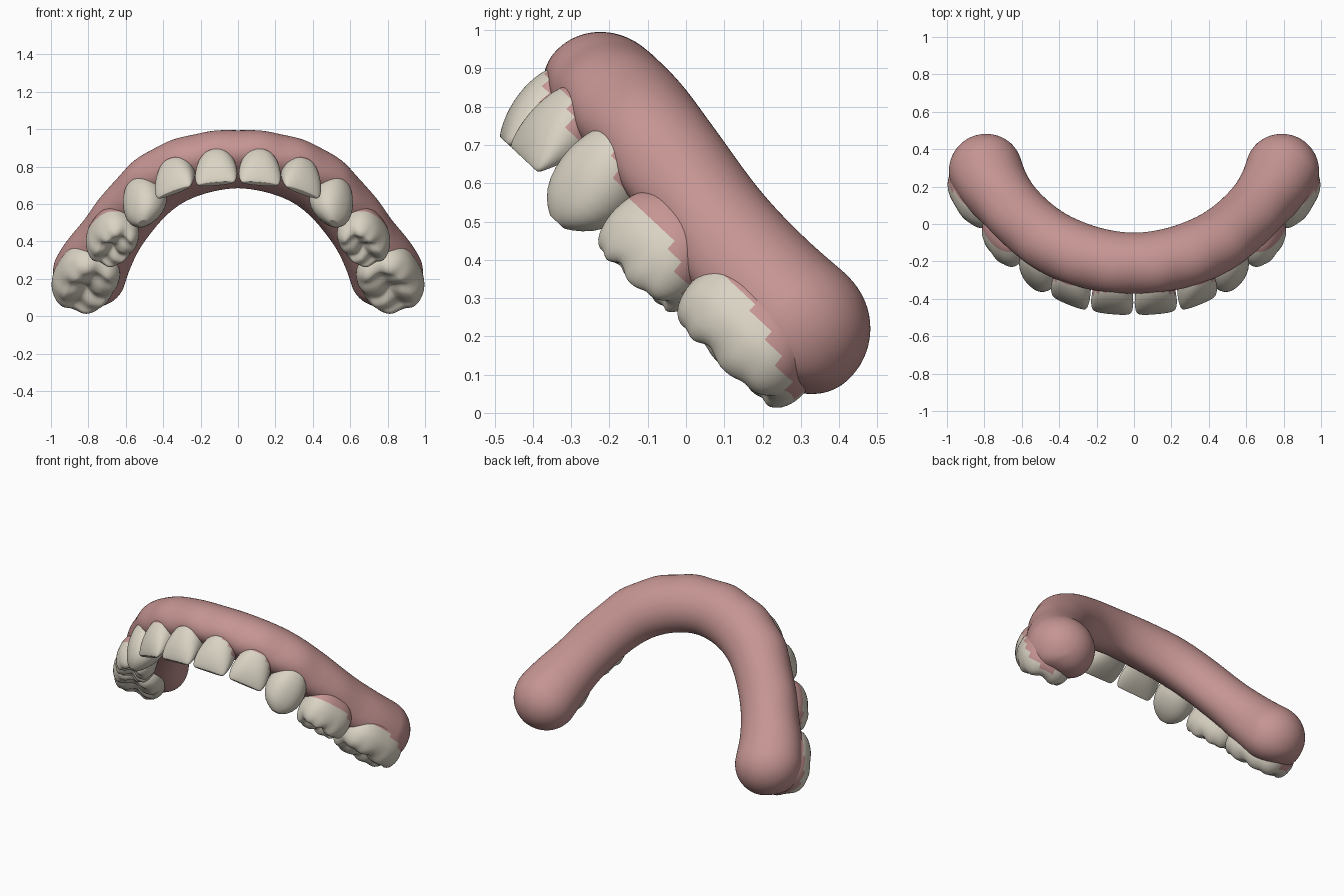
import bpy
import bmesh
from math import sin, cos, pi, exp, radians
from mathutils import Vector

cube = bpy.data.objects.get("Cube")
if cube:
    bpy.data.objects.remove(cube, do_unlink=True)

TILT = radians(43)  # the arch plane slopes down towards the back


def to_world(x, v, w):
    """x across, v backwards in the arch plane, w away from the biting side."""
    return Vector((x, cos(TILT) * v + sin(TILT) * w, cos(TILT) * w - sin(TILT) * v))


def material(name, colour):
    mat = bpy.data.materials.new(name)
    mat.use_nodes = True
    mat.diffuse_color = (*colour, 1)
    bsdf = mat.node_tree.nodes["Principled BSDF"]
    bsdf.inputs["Base Color"].default_value = (*colour, 1)
    bsdf.inputs["Roughness"].default_value = 0.6
    return mat


pink = material("gum pink", (0.56, 0.30, 0.29))
ivory = material("tooth ivory", (0.70, 0.65, 0.55))


def power(value, p):
    return abs(value) ** p * (1 if value >= 0 else -1)


def loft(name, rings, mats, rule=None):
    """Skin closed rings, close both ends, and colour the faces by a rule."""
    bm = bmesh.new()
    rows = [[bm.verts.new(to_world(*p)) for p in ring] for ring in rings]
    n = len(rows[0])
    for i, (low, high) in enumerate(zip(rows, rows[1:])):
        for k in range(n):
            m = (k + 1) % n
            face = bm.faces.new((low[k], low[m], high[m], high[k]))
            if rule:
                corners = [Vector(rings[j][q]) for j in (i, i + 1) for q in (k, m)]
                face.material_index = rule(sum(corners, Vector()) / 4)
    for row, last in ((rows[0], False), (rows[-1], True)):
        mid = bm.verts.new(sum((v.co for v in row), Vector()) / n)
        for k in range(n):
            face = bm.faces.new((row[k], row[(k + 1) % n], mid))
            face.material_index = 1 if last and rule else 0
    bmesh.ops.recalc_face_normals(bm, faces=bm.faces)
    mesh = bpy.data.meshes.new(name)
    bm.to_mesh(mesh)
    bm.free()
    for mat in mats:
        mesh.materials.append(mat)
    for poly in mesh.polygons:
        poly.use_smooth = True
    obj = bpy.data.objects.new(name, mesh)
    bpy.context.collection.objects.link(obj)
    sub = obj.modifiers.new("smooth", 'SUBSURF')
    sub.levels = sub.render_levels = 1


# Crown rows: height, half width, outer reach, inner reach
INCISOR = [(.196, .094, .083, .055), (.208, .107, .094, .045), (.25, .114, .114, .015),
           (.29, .113, .124, -.01), (.33, .108, .129, -.03), (.37, .098, .127, -.05),
           (.395, .088, .122, -.06), (.42, .073, .113, -.07), (.45, .045, .09, -.06),
           (.47, .02, .06, -.04)]
CANINE = [(.135, .028, .06, .02), (.158, .07, .088, -.01), (.205, .108, .113, -.05),
          (.27, .12, .132, -.08), (.32, .116, .136, -.09), (.36, .106, .134, -.09),
          (.385, .096, .128, -.09), (.41, .082, .118, -.09), (.45, .05, .09, -.06),
          (.47, .02, .06, -.04)]
MOLAR = [(.148, .76, .66, -.78), (.17, .90, .84, -.92), (.21, .98, .96, -1),
         (.25, 1, 1.03, -1), (.28, .98, 1.03, -.97), (.31, .95, 1.01, -.95),
         (.33, .91, .98, -.92), (.355, .82, .9, -.85), (.40, .55, .7, -.6)]


def sized(rows, width, depth):
    return [(w, a * width, o * depth, i * depth) for w, a, o, i in rows]


# Teeth: name, centre x and v, facing angle, crown, squareness, colour line, cusped
TEETH = [
    ("central_incisor", .109, -.76, 7, INCISOR, 2.3, .41, False),
    ("lateral_incisor", .310, -.70, 29, INCISOR, 2.3, .402, False),
    ("canine", .480, -.56, 49, CANINE, 2.2, .385, False),
    ("premolar", .670, -.34, 60, sized(MOLAR, .16, .122), 2.5, .318, True),
    ("molar", .812, -.015, 66, sized(MOLAR, .205, .162), 2.6, .322, True),
]


def crown_width(spec):
    return max(r[1] for r in spec[4])


def tooth(spec, side):
    name, cx, cv, angle, rows, square, line, cusped = spec
    centre = Vector((cx, cv))
    out = Vector((sin(radians(angle)), -cos(radians(angle))))
    along = Vector((-out.y, out.x))
    width = crown_width(spec)
    depth = max(r[2] - r[3] for r in rows) / 2
    w0, a0, o0, i0 = rows[0]
    mid = (o0 + i0) / 2
    # Inner rings fill the biting surface
    cap = [(w0, a0 * s, mid + (o0 - mid) * s, mid + (i0 - mid) * s)
           for s in (.06, .2, .35, .5, .65, .8, .92)]
    rings = []
    for w, a, o, i in cap + rows:
        ring = []
        for k in range(48):
            t = 2 * pi * (k + .5) / 48
            p = a * power(cos(t), 2 / square)
            q = (o + i) / 2 + (o - i) / 2 * power(sin(t), 2 / square)
            lift = 0
            if cusped:
                # Fissures between cusps, plus side grooves running up the crown
                f, g = p / width, q / depth
                split = f + .12 * sin(4 * g)
                lift = .032 * exp(-(g / .26) ** 2) + .026 * exp(-(split / .15) ** 2)
                lift += .012 * exp(-((abs(f) - .55) / .12) ** 2)
                lift += .02 * g * g * (g < 0)
                lift *= max(0, min(1, (.26 - w) / .1))
            pos = centre + along * p + out * q
            ring.append((side * pos.x, pos.y, w + lift))
        rings.append(ring)

    # The gum-coloured neck reaches lower on the far side of each crown
    def neck(p):
        far = (Vector((side * p.x, p.y)) - centre).dot(along) / width
        return 1 if p.z > line - .09 * max(0, far) ** 2 else 0

    loft(("left_" if side > 0 else "right_") + name, rings, (ivory, pink), neck)


for side in (-1, 1):
    for spec in TEETH:
        tooth(spec, side)

# Gum path on one side: x, v, w, radius
HALF = [(0, -.722, .46, .163), (.2, -.69, .46, .165), (.38, -.60, .455, .165),
        (.52, -.46, .435, .16), (.65, -.26, .40, .158), (.738, -.09, .375, .172),
        (.795, .065, .365, .186)]
path = [Vector((-p[0], *p[1:])) for p in HALF[:0:-1]] + [Vector(p) for p in HALF]


def spline(points, steps):
    ext = [2 * points[0] - points[1]] + points + [2 * points[-1] - points[-2]]
    result = []
    for a, b, c, d in zip(ext, ext[1:], ext[2:], ext[3:]):
        for s in range(steps):
            t = s / steps
            result.append(.5 * (2 * b + (c - a) * t + (2 * a - 5 * b + 4 * c - d) * t * t
                                + (3 * b - a - 3 * c + d) * t ** 3))
    return result + [points[-1]]


centres = spline(path, 12)
stations = []
for i, c in enumerate(centres):
    step = centres[min(i + 1, len(centres) - 1)] - centres[max(i - 1, 0)]
    stations.append((c, Vector((step.x, step.y)).normalized(), 1))


# Rounded ends
def end_cap(station, sign):
    c, tangent, _ = station
    made = []
    for k in range(1, 9):
        t = pi / 2 * k / 8.15
        move = tangent * sign * c.w * sin(t)
        made.append((c + Vector((move.x, move.y, 0, 0)), tangent, cos(t)))
    return made


stations = end_cap(stations[0], -1)[::-1] + stations + end_cap(stations[-1], 1)

rings = []
for c, tangent, scale in stations:
    out = Vector((tangent.y, -tangent.x))
    spot = Vector((abs(c.x), c.y))
    back = min(1, abs(c.x) / .8)
    # Root swellings above each tooth; the margin stays full between teeth
    swell = 0
    for spec in TEETH:
        angle = radians(spec[3])
        offset = spot - Vector(spec[1:3])
        if offset.length < .3:
            gap = offset.dot(Vector((cos(angle), sin(angle))))
            swell = max(swell, exp(-(gap / crown_width(spec) / .62) ** 2))
    ring = []
    for k in range(44):
        t = 2 * pi * k / 44
        q, h = cos(t), sin(t)
        radius = c.w * scale
        if h < 0:
            q = power(q, .48 + .3 * swell if q > 0 else 1 - .2 * back)
            h = power(h, .9) * (.66 + .18 * back)
        q *= 1.06 + .06 * (swell - .4) * (q > 0)
        pos = Vector((c.x, c.y)) + out * q * radius
        ring.append((pos.x, pos.y, c.z + h * radius))
    rings.append(ring)
loft("gum_arch", rings, (pink,))
